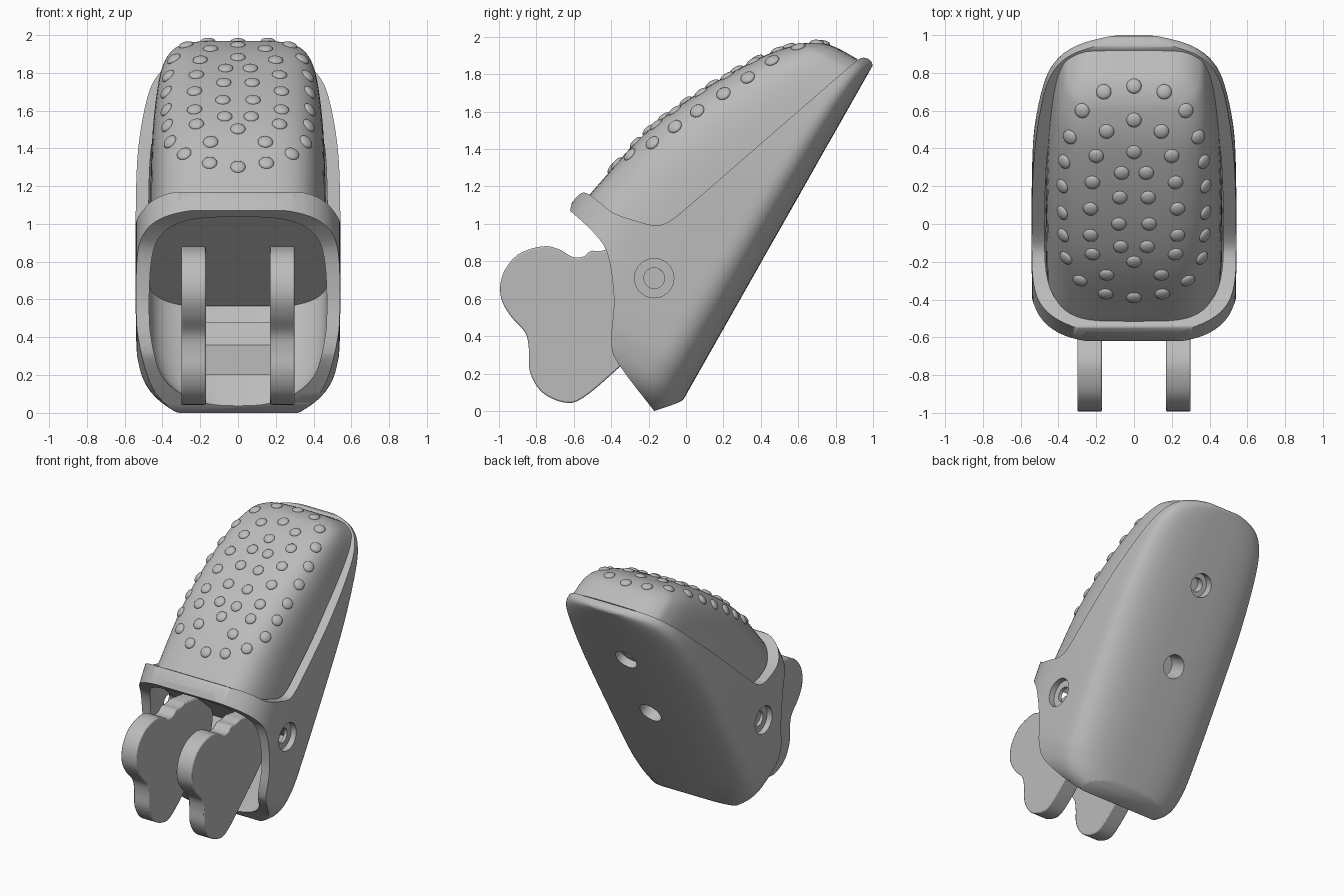
import bpy
import bmesh
import math
from mathutils import Vector
from mathutils.bvhtree import BVHTree

cube = bpy.data.objects.get("Cube")
if cube:
    bpy.data.objects.remove(cube, do_unlink=True)

grey = bpy.data.materials.new("plain grey")
grey.use_nodes = True
grey.diffuse_color = (0.5, 0.5, 0.5, 1)
grey.node_tree.nodes["Principled BSDF"].inputs["Base Color"].default_value = (0.5, 0.5, 0.5, 1)


def place(x, u, n):
    """Tilted frame: u runs up the back plate, n points away from it."""
    return Vector((x, -0.02 + 0.493 * u - 0.87 * n, 0.05 + 0.87 * u + 0.493 * n))


def sample(keys, steps):
    """Smooth curve through the key rows."""
    rows = [keys[0], *keys, keys[-1]]
    result = []
    for a, b, c, d in zip(rows, rows[1:], rows[2:], rows[3:]):
        for step in range(steps):
            t = step / steps
            result.append([q + 0.5 * t * (r - p + t * (2 * p - 5 * q + 4 * r - s + t * (3 * (q - r) + s - p)))
                           for p, q, r, s in zip(a, b, c, d)])
    result.append(list(keys[-1]))
    return result


def finish(name, bm):
    bmesh.ops.recalc_face_normals(bm, faces=bm.faces)
    mesh = bpy.data.meshes.new(name)
    bm.to_mesh(mesh)
    bm.free()
    mesh.materials.append(grey)
    obj = bpy.data.objects.new(name, mesh)
    bpy.context.collection.objects.link(obj)
    return obj


def activate(obj):
    bpy.ops.object.select_all(action="DESELECT")
    obj.select_set(True)
    bpy.context.view_layer.objects.active = obj


def smooth(obj, angle=45):
    activate(obj)
    bpy.ops.object.shade_smooth_by_angle(angle=math.radians(angle))


def loft(name, rings):
    bm = bmesh.new()
    loops = [[bm.verts.new(p) for p in ring] for ring in rings]
    for low, high in zip(loops, loops[1:]):
        for i in range(len(low)):
            j = (i + 1) % len(low)
            bm.faces.new((low[i], low[j], high[j], high[i]))
    bm.faces.new(loops[0])
    bm.faces.new(loops[-1])
    return finish(name, bm)


def prism(name, outline, x0, x1):
    """Side outline (y, z) extruded across x."""
    return loft(name, [[Vector((x, y, z)) for y, z in outline] for x in (x0, x1)])


def cylinder(name, start, end, radius):
    axis = (end - start).normalized()
    side = axis.orthogonal().normalized()
    other = axis.cross(side)
    turn = [math.tau * i / 40 for i in range(40)]
    return loft(name, [[p + radius * (side * math.cos(a) + other * math.sin(a)) for a in turn]
                       for p in (start, end)])


def combine(obj, tool, operation):
    tool.hide_render = True
    mod = obj.modifiers.new("cut", "BOOLEAN")
    mod.object, mod.operation, mod.solver = tool, operation, "EXACT"
    activate(obj)
    bpy.ops.object.modifier_apply(modifier=mod.name)
    bpy.data.objects.remove(tool, do_unlink=True)


def arch(w, height, power):
    """Half of a squared-off oval, from +w over the crown to -w."""
    points = []
    for i in range(41):
        a = math.pi * i / 40
        c, s = math.cos(a), max(0, math.sin(a))
        points.append((math.copysign(abs(c) ** power, c) * w, height * s ** power))
    return points


def shell_ring(u, w, belly, n0, n1):
    """Section with a shallow bowed back and a domed top."""
    top = [place(x, u, n1 - 0.5 + h) for x, h in arch(w, 0.5, 0.64)]
    back = [place(-x, u, n0 + belly - h) for x, h in arch(w, belly, 0.7)]
    return top + back


# Shell: rounded loft trimmed by the side outline, then hollowed
shell_keys = [(-0.2, 0.1, 0.3), (-0.15, 0.26, 0.3), (-0.1, 0.39, 0.3), (-0.02, 0.48, 0.29),
              (0.1, 0.525, 0.28), (0.3, 0.54, 0.26), (1, 0.54, 0.22), (1.4, 0.525, 0.19),
              (1.75, 0.48, 0.15), (1.92, 0.425, 0.12), (2.02, 0.34, 0.1), (2.07, 0.22, 0.1),
              (2.095, 0.06, 0.1)]
rows = sample(shell_keys, 5)
shell = loft("shell", [shell_ring(u, w, belly, 0, 1.04) for u, w, belly in rows])
front_edge = sample([(-0.17, 0), (-0.36, 0.25), (-0.4, 0.37), (-0.385, 0.6), (-0.42, 0.84),
                     (-0.5, 0.96), (-0.62, 1.07)], 4)
top_edge = sample([(-0.61, 1.115), (-0.55, 1.168), (-0.48, 1.13), (-0.39, 1.06), (-0.28, 1.02),
                   (-0.16, 0.992), (-0.08, 1.02), (0.02, 1.1)], 4)
tip = sample([(0.89, 1.855), (0.94, 1.888), (0.985, 1.875), (0.998, 1.835), (0.98, 1.79)], 4)
heel = sample([(0.01, 0.1), (-0.02, 0.056), (-0.08, 0.03)], 4)
combine(shell, prism("outline_tool", front_edge + top_edge + tip + heel, -1, 1), "INTERSECT")
hollow = [shell_ring(u, w - 0.068, belly, 0.15, 0.975) for u, w, belly in rows if u < 1.6 and w > 0.2]
combine(shell, loft("hollow_tool", hollow), "DIFFERENCE")

# Stepped pivot holes on both sides
for side in (1, -1):
    for inner, radius in ((0.498, 0.105), (0.4, 0.055)):
        ends = [Vector((side * x, -0.17, 0.71)) for x in (inner, 0.7)]
        combine(shell, cylinder("pivot_tool", *ends, radius), "DIFFERENCE")

# Screw holes in the back plate, the upper one stepped
for u, radius, depth in ((0.92, 0.085, 0.25), (1.52, 0.085, 0.06), (1.52, 0.05, 0.12)):
    combine(shell, cylinder("screw_tool", place(0, u, -0.1), place(0, u, depth), radius), "DIFFERENCE")
smooth(shell)

# Grip pad: crowned section with a raked lower end and a rounded top end
pad_keys = [(0.66, 0.468, 0.985), (0.8, 0.468, 0.96), (1.16, 0.463, 0.878), (1.5, 0.45, 0.728),
            (1.8, 0.42, 0.548), (1.95, 0.38, 0.42), (2.01, 0.33, 0.345), (2.045, 0.25, 0.265),
            (2.055, 0.12, 0.19)]
pad_rings = []
for u, w, top in sample(pad_keys, 6):
    base = 0.17 - 0.06 * (u - 0.66)
    rake = 0.2 * max(0, 1 - 2 * (u - 0.66))
    pad_rings.append([place(x, u - rake * (top - base - h), base + h)
                      for x, h in arch(w, top - base, 0.46)])
pad = loft("grip_pad", pad_rings)
smooth(pad)

# Raised dots, dropped onto the pad surface and mirrored
bm = bmesh.new()
bm.from_mesh(pad.data)
surface = BVHTree.FromBMesh(bm)
bm.free()
dots = [(0, 0.73), (0.16, 0.7), (0.275, 0.6), (0, 0.55), (0.145, 0.49), (0.34, 0.46), (0, 0.38),
        (0.2, 0.36), (0.37, 0.33), (0.065, 0.27), (0.22, 0.22), (0.38, 0.2), (0.075, 0.14),
        (0.23, 0.08), (0.38, 0.06), (0.08, 0), (0.23, -0.06), (0.375, -0.06), (0.07, -0.12),
        (0.22, -0.16), (0.36, -0.18), (0, -0.2), (0.145, -0.27), (0.285, -0.3), (0, -0.39),
        (0.15, -0.37)]
bm = bmesh.new()
for x, y in dots:
    for sx in ((1, -1) if x else (1,)):
        hit, normal, _, _ = surface.ray_cast(Vector((sx * x, y, 4)), Vector((0, 0, -1)))
        if hit is None:
            continue
        verts = bmesh.ops.create_uvsphere(bm, u_segments=16, v_segments=10, radius=0.04)["verts"]
        turn = normal.to_track_quat("Z", "Y")
        for v in verts:
            v.co = hit + turn @ Vector((v.co.x, v.co.y, v.co.z * 0.45))
smooth(finish("grip_dots", bm), 60)

# Pair of lobed side plates
plate_outline = sample([(-0.4, 0.87), (-0.46, 0.855), (-0.51, 0.855), (-0.55, 0.825), (-0.61, 0.825),
                        (-0.68, 0.865), (-0.77, 0.88), (-0.9, 0.835), (-0.98, 0.73), (-0.99, 0.61),
                        (-0.94, 0.51), (-0.86, 0.42), (-0.84, 0.33), (-0.835, 0.21), (-0.77, 0.1),
                        (-0.65, 0.045), (-0.55, 0.07), (-0.36, 0.23), (-0.12, 0.46), (-0.06, 0.65),
                        (-0.12, 0.83)], 4)
for name, x0 in (("left_plate", 0.17), ("right_plate", -0.3)):
    plate = prism(name, plate_outline, x0, x0 + 0.13)
    bevel = plate.modifiers.new("edge", "BEVEL")
    bevel.width, bevel.segments, bevel.limit_method = 0.008, 2, "ANGLE"
    bevel.angle_limit = math.radians(60)
    smooth(plate)

# Cross block joining the plates
prism("cross_block", [(-0.25, 0.2), (-0.25, 0.36), (-0.15, 0.48), (0, 0.48), (-0.08, 0.2)], -0.18, 0.18)
